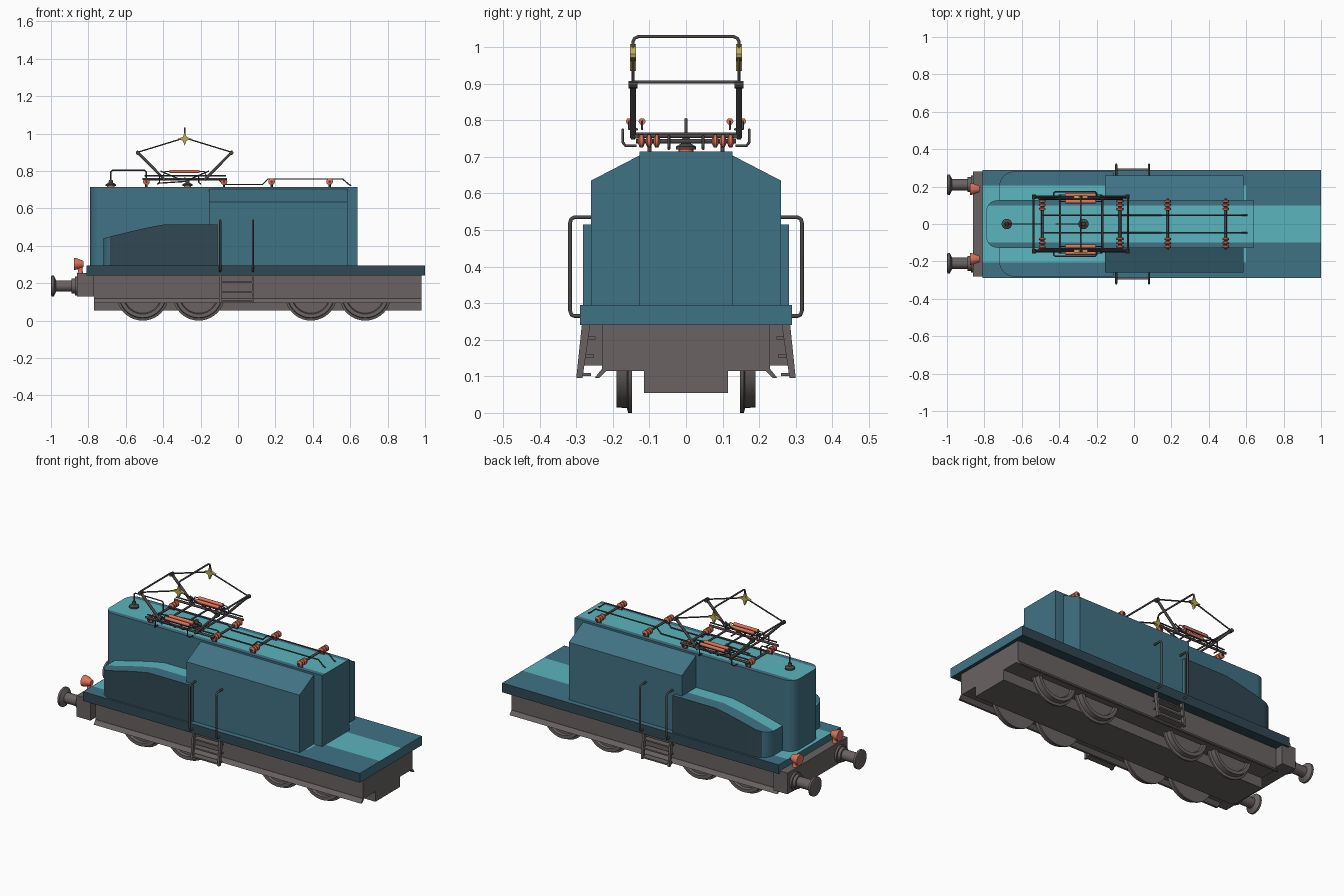
import bpy, bmesh, math
from mathutils import Vector

if "Cube" in bpy.data.objects:
    bpy.data.objects.remove(bpy.data.objects["Cube"])


def material(name, rgb):
    m = bpy.data.materials.new(name)
    m.diffuse_color = [((c / 255 + .055) / 1.055) ** 2.4 for c in rgb] + [1]
    m.use_nodes = True
    m.node_tree.nodes["Principled BSDF"].inputs["Base Color"].default_value = m.diffuse_color
    return m


TEAL = material("teal", (64, 114, 133))
LIGHT = material("light teal", (91, 181, 190))
SLATE = material("dark slate teal", (49, 71, 83))
GREY = material("warm grey", (106, 98, 98))
METAL = material("dark metal", (76, 72, 72))
RED = material("insulator red", (224, 116, 90))
BRASS = material("brass", (186, 172, 90))
PLACE = {'x': lambda u, v, w: (w, u, v), 'y': lambda u, v, w: (u, w, v), 'z': lambda u, v, w: (u, v, w)}


def finish(name, bm, mats, rule=None, smooth=False):
    bmesh.ops.recalc_face_normals(bm, faces=bm.faces)
    bm.normal_update()
    if rule:
        for f in bm.faces:
            f.material_index = rule(f.calc_center_median(), f.normal)
    me = bpy.data.meshes.new(name)
    bm.to_mesh(me)
    bm.free()
    for m in mats:
        me.materials.append(m)
    ob = bpy.data.objects.new(name, me)
    bpy.context.collection.objects.link(ob)
    if smooth:
        bpy.ops.object.select_all(action='DESELECT')
        ob.select_set(True)
        bpy.context.view_layer.objects.active = ob
        bpy.ops.object.shade_smooth_by_angle(angle=math.radians(35))
    return ob


def prism(name, pts, axis, a, b, mats, cuts=(), rule=None, bend=None, smooth=False):
    """Extrude a 2D outline along an axis, then optionally cut, bend and paint it."""
    bm = bmesh.new()
    f = bm.faces.new([bm.verts.new(PLACE[axis](u, v, a)) for u, v in pts])
    r = bmesh.ops.extrude_face_region(bm, geom=[f])
    step = Vector(PLACE[axis](0, 0, b - a))
    bmesh.ops.translate(bm, vec=step, verts=[g for g in r['geom'] if isinstance(g, bmesh.types.BMVert)])
    for co, no in cuts:
        bmesh.ops.bisect_plane(bm, geom=bm.verts[:] + bm.edges[:] + bm.faces[:], plane_co=co, plane_no=no)
    if bend:
        for v in bm.verts:
            bend(v.co)
    return finish(name, bm, mats, rule, smooth)


def box(name, x, y, z, mats, **kw):
    return prism(name, [(x[0], y[0]), (x[1], y[0]), (x[1], y[1]), (x[0], y[1])], 'z', z[0], z[1], mats, **kw)


def lathe(name, prof, axis, loc, mat, n=24):
    """Spin (position, radius) pairs around an axis."""
    bm = bmesh.new()
    rings = [[bm.verts.new(Vector(loc) + Vector(PLACE[axis](r * math.cos(t), r * math.sin(t), p)))
              for t in (2 * math.pi * i / n for i in range(n))] for p, r in prof]
    for A, B in zip(rings, rings[1:]):
        for i in range(n):
            bm.faces.new((A[i], A[(i + 1) % n], B[(i + 1) % n], B[i]))
    bm.faces.new(rings[0])
    bm.faces.new(rings[-1])
    return finish(name, bm, [mat], smooth=True)


def tube(name, pts, r, mat=METAL):
    cu = bpy.data.curves.new(name, 'CURVE')
    cu.dimensions = '3D'
    cu.bevel_depth, cu.bevel_resolution, cu.use_fill_caps = r, 1, True
    sp = cu.splines.new('POLY')
    sp.points.add(len(pts) - 1)
    for p, c in zip(sp.points, pts):
        p.co = (*c, 1)
    cu.materials.append(mat)
    ob = bpy.data.objects.new(name, cu)
    bpy.context.collection.objects.link(ob)
    bpy.ops.object.select_all(action='DESELECT')
    ob.select_set(True)
    bpy.context.view_layer.objects.active = ob
    bpy.ops.object.convert(target='MESH')


def rounded_left(x0, x1, w, r, n=8):
    """Plan outline with the two -x corners rounded."""
    a = [(x0 + r - r * math.cos(t), w - r + r * math.sin(t)) for t in (math.pi / 2 * i / n for i in range(n + 1))]
    return a + [(x1, w), (x1, -w)] + [(x, -y) for x, y in reversed(a)]


def ycuts(*ys):
    return [((0, s * y, 0), (0, 1, 0)) for y in ys for s in (-1, 1)]


# deck with painted walkway
box("deck", (-.81, 1), (-.29, .29), (.24, .295), [TEAL, LIGHT, SLATE],
    cuts=ycuts(.1, .205) + [((.6, 0, 0), (1, 0, 0))],
    rule=lambda c, n: (int(abs(c.y) < (.1 if c.x > .6 else .205)) if n.z > .5 else 2 if abs(n.x) < .5 else 0))

# narrow hood with light roof
prism("hood", rounded_left(-.79, .64, .127, .06), 'z', .29, .715, [TEAL, LIGHT], cuts=ycuts(.1),
      rule=lambda c, n: int(n.z > .5 and abs(c.y) < .1), smooth=True)

# wide cab with sloping roof sides
half = [(.26, .29), (.26, .635), (.125, .705)]
prism("cab", half + [(-y, z) for y, z in reversed(half)], 'x', -.155, .585, [TEAL])


# low side casings beside the hood, falling towards the front
def slope(co):
    if co.z > .4:
        t = max(0, (-.39 - co.x) / .33)
        co.z = .515 - .075 * t ** 1.15


prism("side_casing", rounded_left(-.72, -.11, .281, .08), 'z', .29, .515, [TEAL, LIGHT, SLATE],
      cuts=ycuts(.205) + [((x, 0, 0), (1, 0, 0)) for x in (-.39, -.48, -.57)], bend=slope,
      rule=lambda c, n: int(abs(c.y) < .205) if n.z > .5 else 2 if abs(n.y) > .8 else 0, smooth=True)

# underframe, keel box and buffer beam
box("frame", (-.77, .98), (-.23, .23), (.115, .24), [GREY])
box("keel_box", (-.77, .98), (-.115, .115), (.055, .116), [GREY])
box("buffer_beam", (-.86, -.77), (-.28, .28), (.13, .255), [GREY])
for s in (-1, 1):
    prism("frame_ledge", [(s * .215, .118), (s * .232, .118), (s * .25, .095), (s * .238, .095)],
          'x', -.77, .98, [GREY])
    # wheels with inner flange
    for x in (-.51, -.21, .39, .68):
        lathe("wheel", [(s * .148, .10), (s * .148, .14), (s * .158, .14), (s * .162, .127), (s * .19, .125),
                        (s * .19, .105), (s * .178, .1)], 'y', (x, 0, .14), GREY, 40)
    # buffers
    lathe("buffer", [(-1, .045), (-.997, .055), (-.985, .055), (-.972, .03), (-.89, .03), (-.89, .04),
                     (-.872, .04), (-.872, .05), (-.85, .05)], 'x', (0, s * .21, .185), GREY)
    # marker lamps
    lathe("lamp_stand", [(.25, .016), (.265, .012), (.30, .012)], 'z', (-.843, s * .187, 0), RED, 12)
    lathe("lamp_head", [(-.878, .032), (-.86, .03), (-.825, .016)], 'x', (0, s * .187, .303), RED, 16)
    # handrails and step ladder
    for x in (-.095, .08):
        tube("handrail", [(x, s * y, z) for y, z in ((.25, .535), (.305, .535), (.314, .53), (.317, .52),
                                                     (.317, .28), (.313, .268), (.305, .265), (.28, .265))], .006)
        prism("step_side", [(s * .262, .24), (s * .285, .24), (s * .3, .095), (s * .283, .095)],
              'x', x - .006, x + .006, [GREY])
    for z, y in ((.105, .28), (.155, .272), (.205, .268)):
        box("step", (-.095, .08), sorted((s * (y - .02), s * (y + .018))), (z - .004, z + .004), [GREY])


# roof crossbars with beaded insulators
for x in (-.49, -.075, .18, .49):
    tube("crossbar", [(x, -.137, .743), (x, .137, .743)], .007)
    for s in (-1, 1):
        tube("crossbar_post", [(x, s * .1, .71), (x, s * .1, .743)], .006)
        for y in (.08, .101, .122):
            lathe("insulator_bead", [(-.009, .007), (-.004, .018), (.004, .018), (.009, .007)],
                  'y', (x, s * y, .743), RED, 12)

# standing insulators and lead-in wire
for x in (-.68, -.27):
    lathe("insulator_base", [(.71, .02), (.72, .02), (.722, .012)], 'z', (x, 0, 0), RED, 16)
    lathe("insulator_cap", [(.72, .028), (.728, .028), (.737, .012), (.752, .01)], 'z', (x, 0, 0), METAL, 16)
tube("lead_wire", [(-.68, 0, .74), (-.68, 0, .795), (-.672, 0, .803), (-.498, 0, .803), (-.49, 0, .795),
                   (-.49, 0, .745)], .004)
tube("contact_wire", [(-.27, 0, .745), (-.42, 0, .735)], .004)

# pantograph
for s in (-1, 1):
    y = s * .145
    tube("roof_wire", [(x, s * .047, z) for x, z in ((-.49, .752), (-.1, .752), (-.075, .727), (.13, .727),
                                                     (.16, .757), (.56, .757), (.59, .73), (.605, .722))], .004)
    tube("base_rail", [(-.51, s * .135, .757), (-.06, s * .135, .757)], .007)
    tube("upper_rail", [(-.5, s * .135, .775), (-.065, s * .135, .775)], .004)
    tube("side_loop", [(-.43, s * .135, .73), (-.43, s * .165, .73), (-.42, s * .173, .74), (-.42, s * .173, .775),
                       (-.21, s * .173, .775), (-.21, s * .173, .74), (-.2, s * .165, .73), (-.2, s * .135, .73)], .004)
    for ys in (.12, .155):
        tube("spring", [(-.365, s * ys, .797), (-.205, s * ys, .797)], .01, RED)
        tube("spring_rod", [(-.40, s * ys, .775), (-.39, s * ys, .797), (-.18, s * ys, .797), (-.17, s * ys, .775)], .003)
    for d in (-1, 1):
        X = lambda dx: -.285 + d * dx
        tube("lower_arm", [(X(.105), y, .752), (X(.252), y, .9)], .008)
        tube("arm_stay", [(X(.13), y, .80), (X(.02), y, .752)], .004)
        tube("upper_arm", [(X(.252), y, .9), (X(0), y, .977)], .004)
        lathe("knee_joint", [(-.012, .011), (.012, .011)], 'y', (X(.25), y, .897), METAL, 10)
    # brass star-shaped head joints
    star = [(-.285 + r * math.cos(i * math.pi / 4), .972 + r * math.sin(i * math.pi / 4))
            for i, r in enumerate([.037, .014] * 4)]
    prism("head_joint", star, 'y', y - .008, y + .008, [BRASS])

for x, w, z, r in ((-.537, .145, .905, .005), (-.033, .145, .905, .005), (-.395, .145, .757, .006),
                   (-.285, .15, .762, .005), (-.17, .145, .757, .006)):
    tube("pantograph_crossbar", [(x, -w, z), (x, w, z)], r)
tube("collector_bow", [(-.285, y, z) for y, z in ((-.145, .96), (-.145, 1.015), (-.141, 1.024), (-.13, 1.029),
                                                  (.13, 1.029), (.141, 1.024), (.145, 1.015), (.145, .96))], .005)
